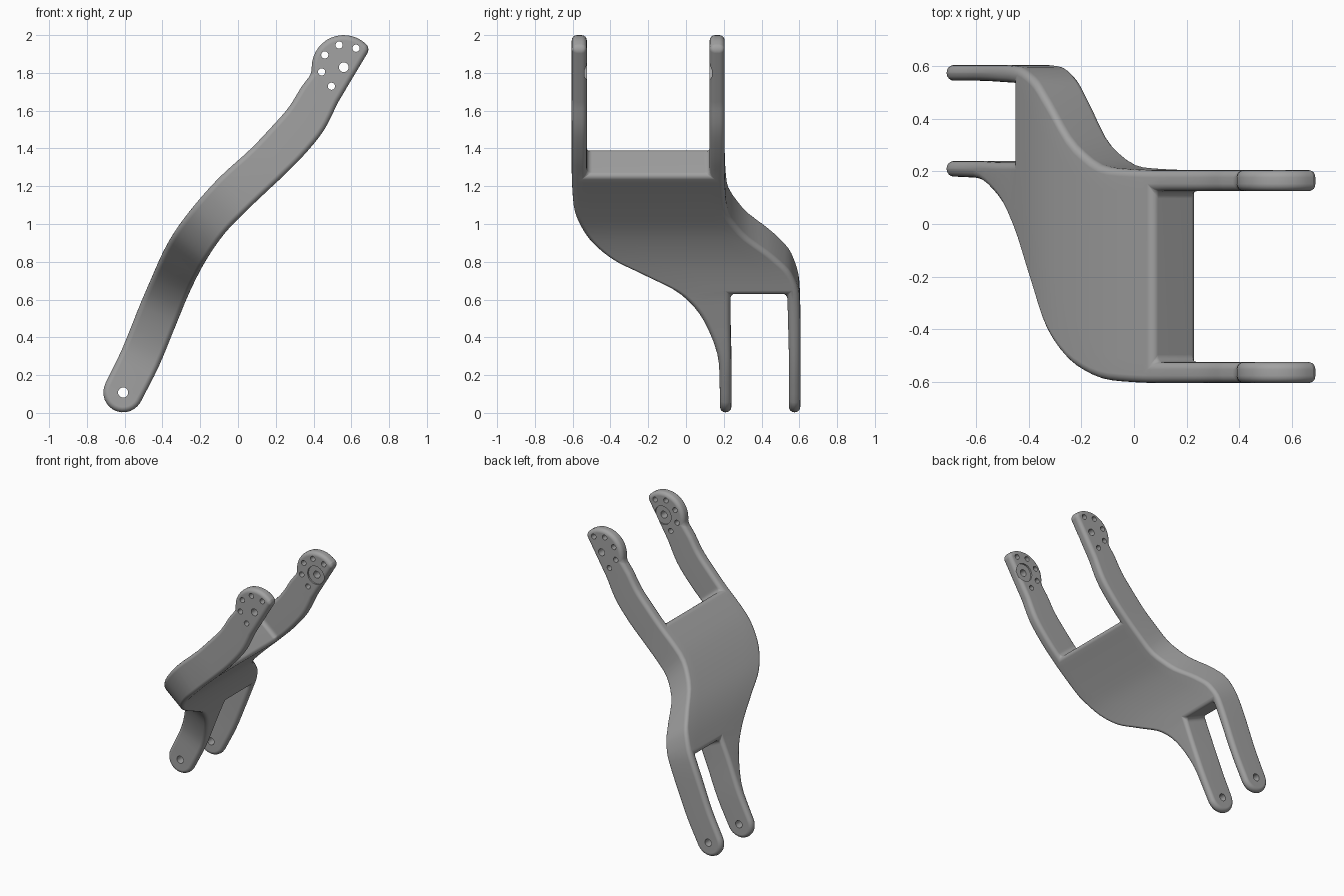
import bpy, bmesh, math
from mathutils import Matrix

cube = bpy.data.objects.get("Cube")
if cube:
    bpy.data.objects.remove(cube, do_unlink=True)

grey = bpy.data.materials.new("satin grey")
grey.use_nodes = True
COLOUR = (0.36, 0.36, 0.36, 1)
grey.diffuse_color = COLOUR
grey.node_tree.nodes["Principled BSDF"].inputs["Base Color"].default_value = COLOUR

HEAD, HEAD_R = (0.56, 1.83), 0.17      # upper mounting head
PIVOT, PIVOT_R = (-0.608, 0.108), 0.105  # lower pivot eye
STEPS = 4

# Stations along the arm: upper edge x z, lower edge x z, four y lines
STATIONS = [
    (-.70, .16, -.517, .055, .18, .24, .545, .605),
    (-.615, .335, -.42, .245, .175, .24, .545, .605),
    (-.52, .57, -.325, .475, .095, .235, .54, .605),
    (-.46, .71, -.265, .62, -.03, .235, .535, .60),
    (-.395, .855, -.215, .725, -.235, .05, .42, .56),
    (-.335, .96, -.165, .815, -.41, -.15, .33, .47),
    (-.23, 1.10, -.075, .945, -.54, -.35, .19, .30),
    (-.10, 1.245, .055, 1.08, -.595, -.50, .13, .215),
    (.07, 1.40, .24, 1.255, -.605, -.525, .125, .205),
    (.165, 1.50, .34, 1.355, -.605, -.525, .125, .205),
    (.27, 1.62, .457, 1.50, -.605, -.525, .125, .205),
    (.335, 1.725, .53, 1.645, -.605, -.525, .125, .205),
]
WEB = (3 * STEPS, 8 * STEPS)  # rows between which the web fills the middle


def smooth_column(values):
    """Monotone cubic through the values, STEPS samples per span."""
    d = [b - a for a, b in zip(values, values[1:])]
    t = [d[0]] + [2 * a * b / (a + b) if a * b > 0 else 0
                  for a, b in zip(d, d[1:])] + [d[-1]]
    out = []
    for i in range(len(d)):
        for k in range(STEPS):
            u = k / STEPS
            h = u * u * (3 - 2 * u)
            out.append(values[i] + d[i] * h + t[i] * u * (1 - u) ** 2
                       - t[i + 1] * u * u * (1 - u))
    return out + [values[-1]]


def arc(centre, radius, start, end, count):
    angles = [math.radians(start + (end - start) * i / count) for i in range(count + 1)]
    return [(centre[0] + radius * math.cos(a), centre[1] + radius * math.sin(a)) for a in angles]


rows = list(zip(*[smooth_column(c) for c in zip(*STATIONS)]))
bm = bmesh.new()
upper = [[bm.verts.new((r[0], y, r[1])) for y in r[4:]] for r in rows]
lower = [[bm.verts.new((r[2], y, r[3])) for y in r[4:]] for r in rows]

# Forked body: two rails joined by a web
for i in range(len(rows) - 1):
    in_web = WEB[0] <= i < WEB[1]
    for c in ((0, 1, 2) if in_web else (0, 2)):
        for s in (upper, lower):
            bm.faces.new((s[i][c], s[i][c + 1], s[i + 1][c + 1], s[i + 1][c]))
    for c in ((0, 3) if in_web else range(4)):
        bm.faces.new((upper[i][c], lower[i][c], lower[i + 1][c], upper[i + 1][c]))
for i in WEB:
    bm.faces.new((upper[i][1], upper[i][2], lower[i][2], lower[i][1]))

# Rounded ends of the four prongs
crisp = []
ends = [(0, arc(PIVOT, PIVOT_R, 150, 330, 14)[1:-1]),
        (-1, arc(HEAD, HEAD_R, 190, 35, 16))]
for i, points in ends:
    for c in (0, 2):
        chains = []
        for k in (c, c + 1):
            y = rows[i][4 + k]
            tip = [bm.verts.new((x, y, z)) for x, z in points]
            chain = [upper[i][k]] + tip + [lower[i][k]]
            bm.faces.new(chain)
            chains.append(chain)
        a, b = chains
        for j in range(len(a) - 1):
            bm.faces.new((a[j], b[j], b[j + 1], a[j + 1]))
        if i == -1:
            crisp.append(bm.edges.get((a[-2], b[-2])))

bmesh.ops.recalc_face_normals(bm, faces=bm.faces)
weight = bm.edges.layers.float.new("bevel_weight_edge")
for e in bm.edges:
    if e.calc_face_angle(0) > math.radians(40) and e not in crisp:
        e[weight] = 1
mesh = bpy.data.meshes.new("forked_link_arm")
bm.to_mesh(mesh)
bm.free()
mesh.materials.append(grey)
arm = bpy.data.objects.new("forked_link_arm", mesh)
bpy.context.collection.objects.link(arm)

bevel = arm.modifiers.new("rounded_edges", "BEVEL")
bevel.limit_method = "WEIGHT"
bevel.offset_type = "OFFSET"
bevel.width = 0.028
bevel.segments = 4
bevel.use_clamp_overlap = False


def drill(name, holes):
    """Cut cylinders along y, each given as (x, z, radius, y centre, length)."""
    cut = bmesh.new()
    for x, z, radius, y, length in holes:
        place = Matrix.Translation((x, y, z)) @ Matrix.Rotation(math.pi / 2, 4, "X")
        bmesh.ops.create_cone(cut, cap_ends=True, segments=24, radius1=radius,
                              radius2=radius, depth=length, matrix=place)
    data = bpy.data.meshes.new(name)
    cut.to_mesh(data)
    cut.free()
    data.materials.append(grey)
    cutter = bpy.data.objects.new(name, data)
    bpy.context.collection.objects.link(cutter)
    cutter.hide_render = True
    mod = arm.modifiers.new(name, "BOOLEAN")
    mod.operation, mod.solver, mod.object = "DIFFERENCE", "EXACT", cutter
    return cutter


# Bolt circle, centre holes and pivot holes, then shallow recesses inside the fork
bolts = [(x, z, 0.019, 0, 2) for x, z in arc(HEAD, 0.12, 57, 237, 4)]
cutters = [
    drill("bolt_holes", bolts + [(*HEAD, 0.026, 0, 2), (*PIVOT, 0.027, 0, 2)]),
    drill("bearing_recesses", [(*HEAD, 0.068, y, 0.024) for y in (-0.525, 0.125)]),
]

# Bake the modifiers, then smooth the rounded surfaces
bpy.ops.object.select_all(action="DESELECT")
arm.select_set(True)
bpy.context.view_layer.objects.active = arm
bpy.ops.object.convert(target="MESH")
for cutter in cutters:
    bpy.data.objects.remove(cutter, do_unlink=True)
bpy.ops.object.shade_smooth_by_angle(angle=math.radians(35))
arm.modifiers.new("even_shading", "WEIGHTED_NORMAL").keep_sharp = True
